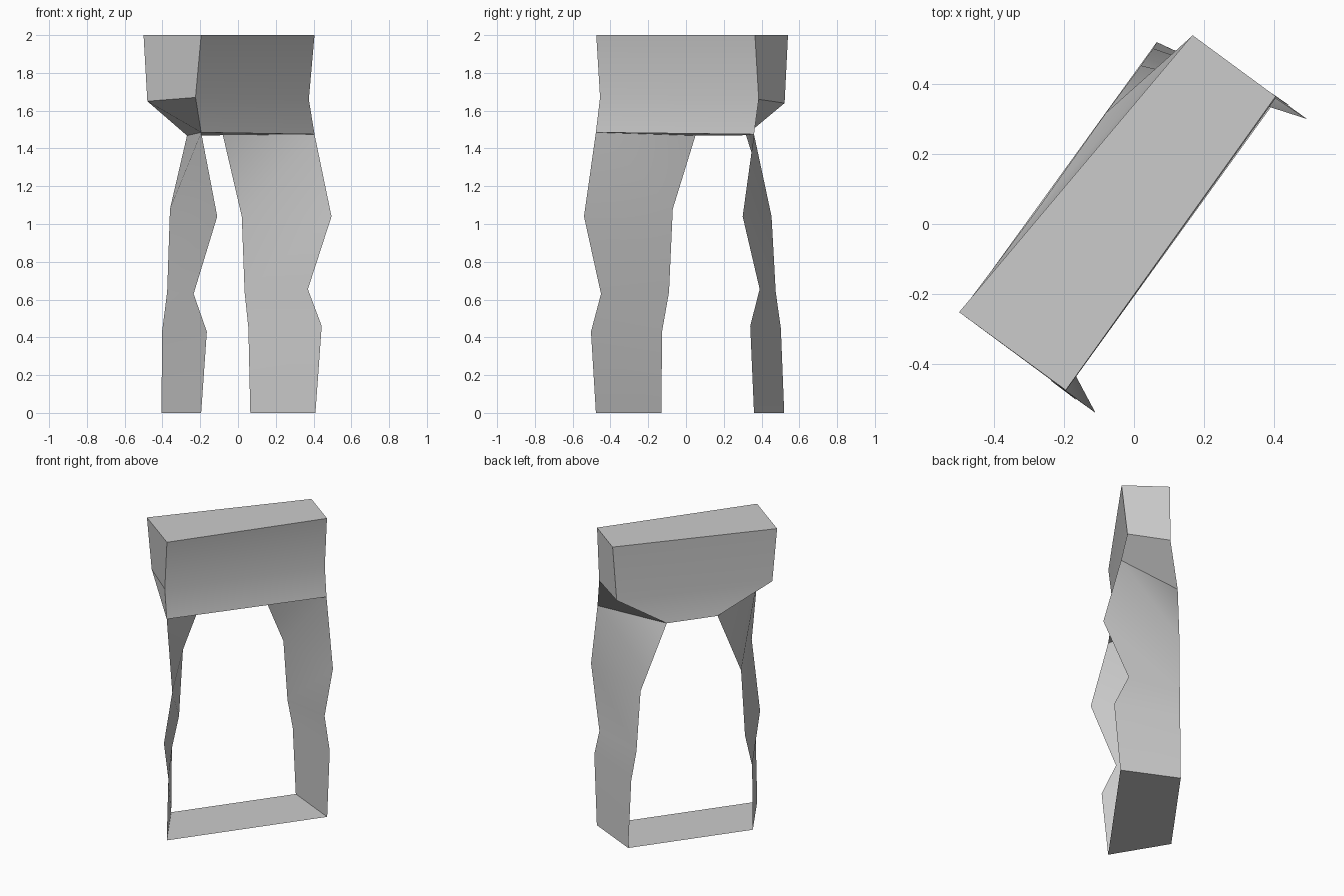
import bpy, bmesh

if "Cube" in bpy.data.objects:
    bpy.data.objects.remove(bpy.data.objects["Cube"])

# Outlines run from top to bottom
FRONT_L = [(-.195, -.475, 2), (-.225, -.455, 1.67), (-.195, -.477, 1.485)]
FRONT_R = [(.405, .365, 2), (.375, .385, 1.66), (.405, .36, 1.475)]
BACK_L = [(-.5, -.252, 2), (-.48, -.23, 1.65), (-.27, .05, 1.468)]
BACK_R = [(.167, .54, 2), (.149, .522, 1.64), (-.08, .318, 1.47)]

LEG_L_FRONT = [FRONT_L[-1], (-.11, -.54, 1.04), (-.235, -.45, .63), (-.165, -.503, .43), (-.195, -.477, 0)]
LEG_L_BACK = [BACK_L[-1], (-.36, -.07, 1.08), (-.375, -.09, .64), (-.402, -.127, .43), (-.405, -.13, 0)]
LEG_R_FRONT = [FRONT_R[-1], (.495, .3, 1.04), (.37, .39, .655), (.443, .34, .46), (.41, .36, 0)]
LEG_R_BACK = [BACK_R[-1], (.02, .453, 1.04), (.035, .475, .64), (.055, .502, .45), (.065, .52, 0)]


def finish(name, bm, angle=0.6):
    """Weld the strips, turn them into an object and shade it."""
    bmesh.ops.remove_doubles(bm, verts=bm.verts, dist=0.0005)
    bmesh.ops.recalc_face_normals(bm, faces=bm.faces)
    mesh = bpy.data.meshes.new(name)
    bm.to_mesh(mesh)
    bm.free()
    obj = bpy.data.objects.new(name, mesh)
    bpy.context.collection.objects.link(obj)
    bpy.ops.object.select_all(action='DESELECT')
    obj.select_set(True)
    bpy.context.view_layer.objects.active = obj
    bpy.ops.object.shade_smooth_by_angle(angle=angle)
    return obj


def strip(bm, a, b, split_first=False):
    """Bridge two outlines with quads; optionally fold the first one."""
    va, vb = [bm.verts.new(p) for p in a], [bm.verts.new(p) for p in b]
    for i in range(len(a) - 1):
        if split_first and i == 0:
            bm.faces.new((va[0], va[1], vb[1]))
            bm.faces.new((va[0], vb[1], vb[0]))
        else:
            bm.faces.new((va[i], va[i + 1], vb[i + 1], vb[i]))


def cap(bm, points):
    bm.faces.new([bm.verts.new(p) for p in points])


# Upper block: four bent sides, closed at the top and underneath
bm = bmesh.new()
ring = [FRONT_L, FRONT_R, BACK_R, BACK_L]
for i in range(4):
    strip(bm, ring[i], ring[(i + 1) % 4])
cap(bm, [edge[0] for edge in ring])
cap(bm, [edge[-1] for edge in ring])
finish("upper_block", bm)

# Side panels: thin bent sheets down to the floor
for name, front, back in (("left_leg_panel", LEG_L_FRONT, LEG_L_BACK),
                          ("right_leg_panel", LEG_R_FRONT, LEG_R_BACK)):
    bm = bmesh.new()
    strip(bm, front, back, split_first=True)
    obj = finish(name, bm)
    # Sheets are open, so make each one face away from the middle
    outward = -1 if name.startswith("left") else 1
    if sum(p.normal.x * .58 + p.normal.y * .81 for p in obj.data.polygons) * outward < 0:
        obj.data.flip_normals()

# Floor plate joining both panels
bm = bmesh.new()
cap(bm, [LEG_L_BACK[-1], LEG_R_BACK[-1], LEG_R_FRONT[-1], LEG_L_FRONT[-1]])
plate = finish("floor_plate", bm)
if plate.data.polygons[0].normal.z > 0:
    plate.data.flip_normals()
